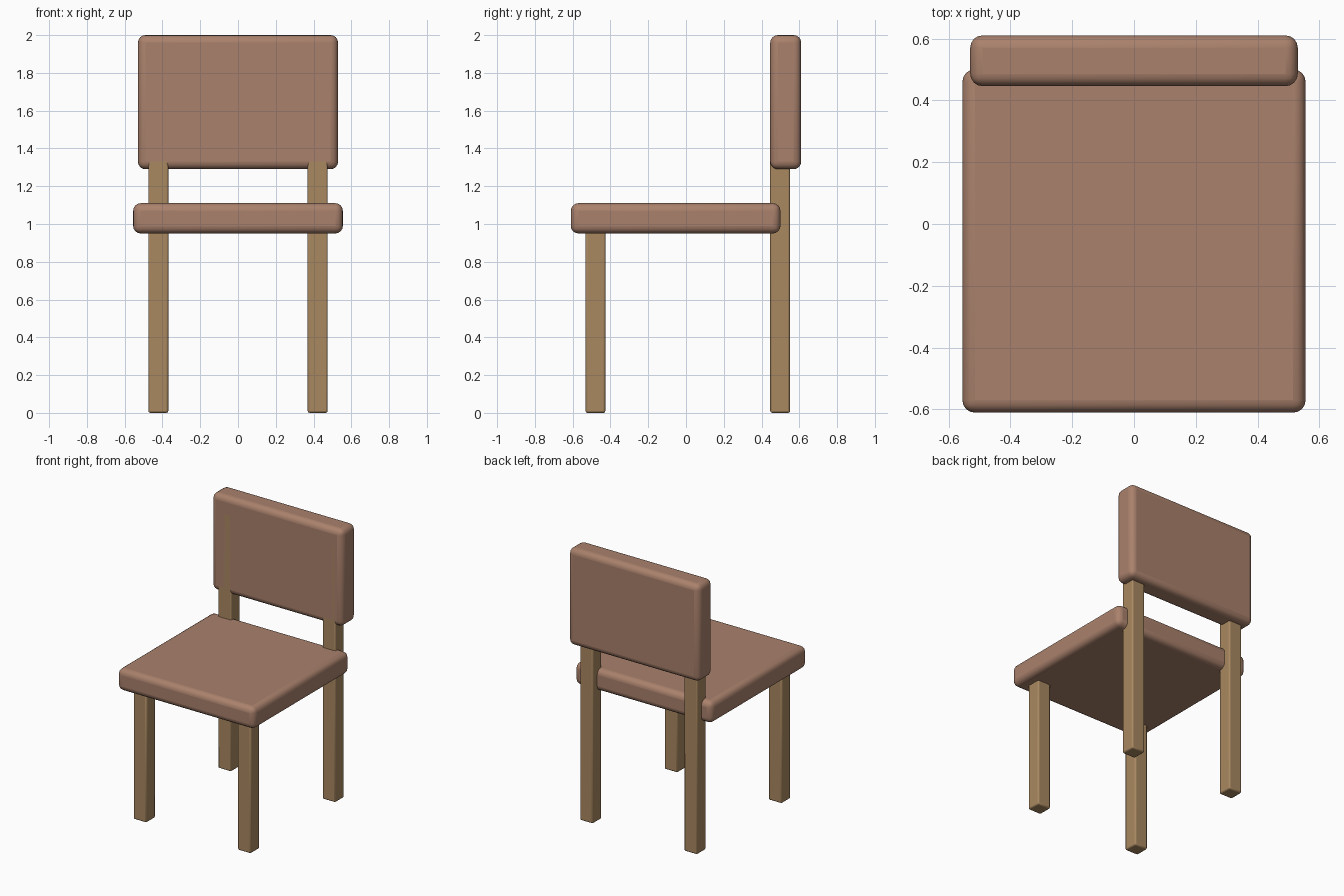
import bpy

if "Cube" in bpy.data.objects:
    bpy.data.objects.remove(bpy.data.objects["Cube"])


def material(name, color):
    m = bpy.data.materials.new(name)
    m.diffuse_color = color
    m.use_nodes = True
    m.node_tree.nodes["Principled BSDF"].inputs["Base Color"].default_value = m.diffuse_color
    return m


cushion = material("cushion", (0.40, 0.22, 0.15, 1))
wood = material("wood", (0.40, 0.25, 0.12, 1))


def rounded_box(name, lo, hi, radius, segments, mat):
    center = [(a + b) / 2 for a, b in zip(lo, hi)]
    bpy.ops.mesh.primitive_cube_add(size=1, location=center)
    ob = bpy.context.object
    ob.name = name
    ob.scale = [b - a for a, b in zip(lo, hi)]
    bpy.ops.object.transform_apply(location=False, rotation=False, scale=True)
    bevel = ob.modifiers.new("bevel", 'BEVEL')
    bevel.width = radius
    bevel.segments = segments
    ob.data.materials.append(mat)
    bpy.ops.object.shade_smooth_by_angle()
    return ob


# Seat and backrest cushions
rounded_box("seat", (-0.555, -0.61, 0.95), (0.555, 0.5, 1.11), 0.04, 4, cushion)
rounded_box("backrest", (-0.53, 0.446, 1.29), (0.53, 0.61, 2.0), 0.04, 4, cushion)

# Legs; the back pair runs up into the backrest
for side, x in (("left", -0.422), ("right", 0.422)):
    rounded_box("front_leg_" + side, (x - 0.053, -0.532, 0), (x + 0.053, -0.427, 1.0),
                0.01, 2, wood)
    rounded_box("back_leg_" + side, (x - 0.053, 0.446, 0), (x + 0.053, 0.551, 1.88),
                0.01, 2, wood)
